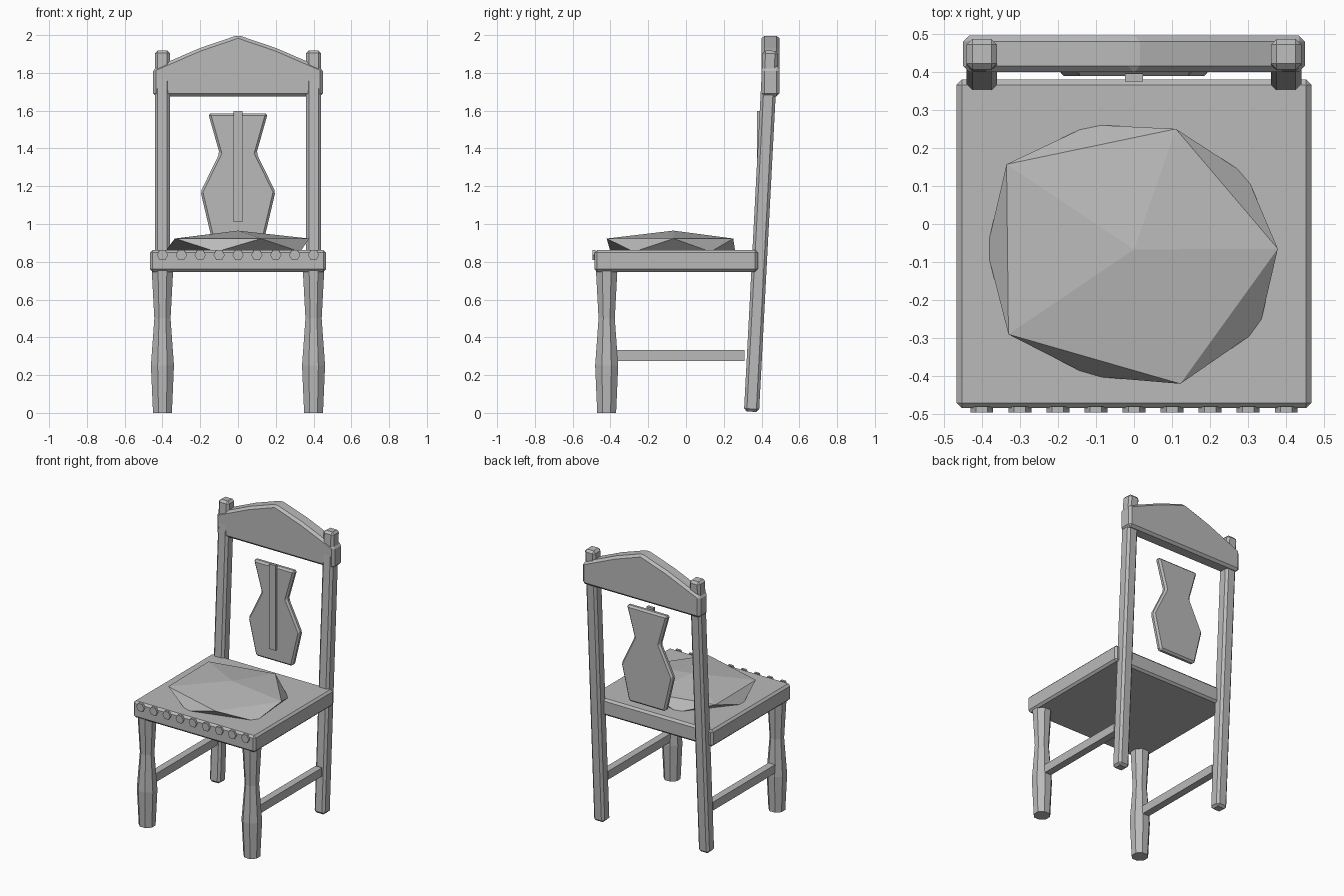
import bpy, bmesh, math
from mathutils import Vector

cube = bpy.data.objects.get("Cube")
if cube:
    bpy.data.objects.remove(cube, do_unlink=True)

GREY = (0.49, 0.49, 0.49, 1)
mat = bpy.data.materials.new("plain grey")
mat.use_nodes = True
mat.diffuse_color = GREY
for node in mat.node_tree.nodes:
    if node.type == "BSDF_PRINCIPLED":
        node.inputs["Base Color"].default_value = GREY


def finish(name, bm, bevel=0):
    bmesh.ops.recalc_face_normals(bm, faces=bm.faces)
    mesh = bpy.data.meshes.new(name)
    bm.to_mesh(mesh)
    bm.free()
    mesh.materials.append(mat)
    ob = bpy.data.objects.new(name, mesh)
    bpy.context.collection.objects.link(ob)
    if bevel:
        mod = ob.modifiers.new("Chamfered edges", "BEVEL")
        mod.width = bevel
        mod.segments = 1
    return ob


def box(name, low, high, bevel=0):
    bm = bmesh.new()
    bmesh.ops.create_cube(bm, size=1)
    low, high = Vector(low), Vector(high)
    for v in bm.verts:
        v.co = (low + high) / 2 + v.co * (high - low)
    return finish(name, bm, bevel)


def panel(name, half_outline, front, back, bevel):
    """Board cut from a mirrored (x, z) outline."""
    mirrored = [(-x, z) for x, z in reversed(half_outline) if x > 0]
    bm = bmesh.new()
    face = bm.faces.new([bm.verts.new((x, front, z)) for x, z in half_outline + mirrored])
    result = bmesh.ops.extrude_face_region(bm, geom=[face])
    moved = [g for g in result["geom"] if isinstance(g, bmesh.types.BMVert)]
    bmesh.ops.translate(bm, verts=moved, vec=(0, back - front, 0))
    return finish(name, bm, bevel)


def turned(name, x, y, profile, sides=8):
    """Faceted turned leg from (apothem, z) rings."""
    bm = bmesh.new()
    rings = []
    for flat, z in profile:
        r = flat / math.cos(math.pi / sides)
        angles = [(i + 0.5) * math.tau / sides for i in range(sides)]
        rings.append([bm.verts.new((x + r * math.cos(a), y + r * math.sin(a), z)) for a in angles])
    for a, b in zip(rings, rings[1:]):
        for i in range(sides):
            j = (i + 1) % sides
            bm.faces.new((a[i], a[j], b[j], b[i]))
    bm.faces.new(rings[0])
    bm.faces.new(rings[-1])
    return finish(name, bm)


# Seat
box("seat", (-0.466, -0.484, 0.747), (0.466, 0.38, 0.862), 0.014)

# Faceted, slightly uneven cushion
upper = [(0.378, -0.065), (0.11, 0.25), (-0.335, 0.157), (-0.33, -0.29), (0.122, -0.42)]
lower = [(0.295, 0.13), (-0.115, 0.261), (-0.387, -0.067), (-0.115, -0.4), (0.329, -0.277)]
bm = bmesh.new()
top = bm.verts.new((0, -0.067, 0.965))
bottom = bm.verts.new((0, -0.067, 0.815))
up = [bm.verts.new((x, y, 0.923)) for x, y in upper]
lo = [bm.verts.new((x, y, 0.853)) for x, y in lower]
for i in range(5):
    j = (i + 1) % 5
    for tri in ((top, up[i], up[j]), (up[i], lo[i], up[j]), (lo[i], lo[j], up[j]), (bottom, lo[j], lo[i])):
        bm.faces.new(tri)
finish("cushion", bm)

# Legs, posts and side stretchers
leg_profile = [(0.05, 0), (0.061, 0.25), (0.043, 0.5), (0.057, 0.76)]
for side, s in (("left", 1), ("right", -1)):
    x = 0.4 * s
    turned(side + "_front_leg", x, -0.42, leg_profile)
    post = box(side + "_back_post", (-0.04, -0.04, -0.957), (0.04, 0.04, 0.957), 0.015)
    post.location = (x, 0.397, 0.962)
    post.rotation_euler.x = -math.radians(3)
    box(side + "_stretcher", (x - 0.025, -0.4, 0.276), (x + 0.025, 0.311, 0.334))

# Peaked top rail
panel("top_rail", [(0.449, 1.676), (0.449, 1.825), (0.2, 1.932), (0, 2.0)], 0.399, 0.496, 0.016)

# Vase shaped back splat with a raised centre strip
panel("back_splat", [(0.14, 0.925), (0.198, 1.17), (0.098, 1.375), (0.158, 1.586)], 0.389, 0.43, 0.012)
box("splat_strip", (-0.024, 0.375, 1.01), (0.024, 0.395, 1.597))

# Row of studs along the seat front
for n in range(9):
    bm = bmesh.new()
    bmesh.ops.create_cone(bm, cap_ends=True, segments=6, radius1=0.03, radius2=0.03, depth=0.016)
    for v in bm.verts:
        a = v.co.copy()
        v.co = (a.y, a.z, a.x)
    stud = finish("seat_stud_%d" % (n + 1), bm)
    stud.location = (-0.4 + 0.1 * n, -0.488, 0.836)
